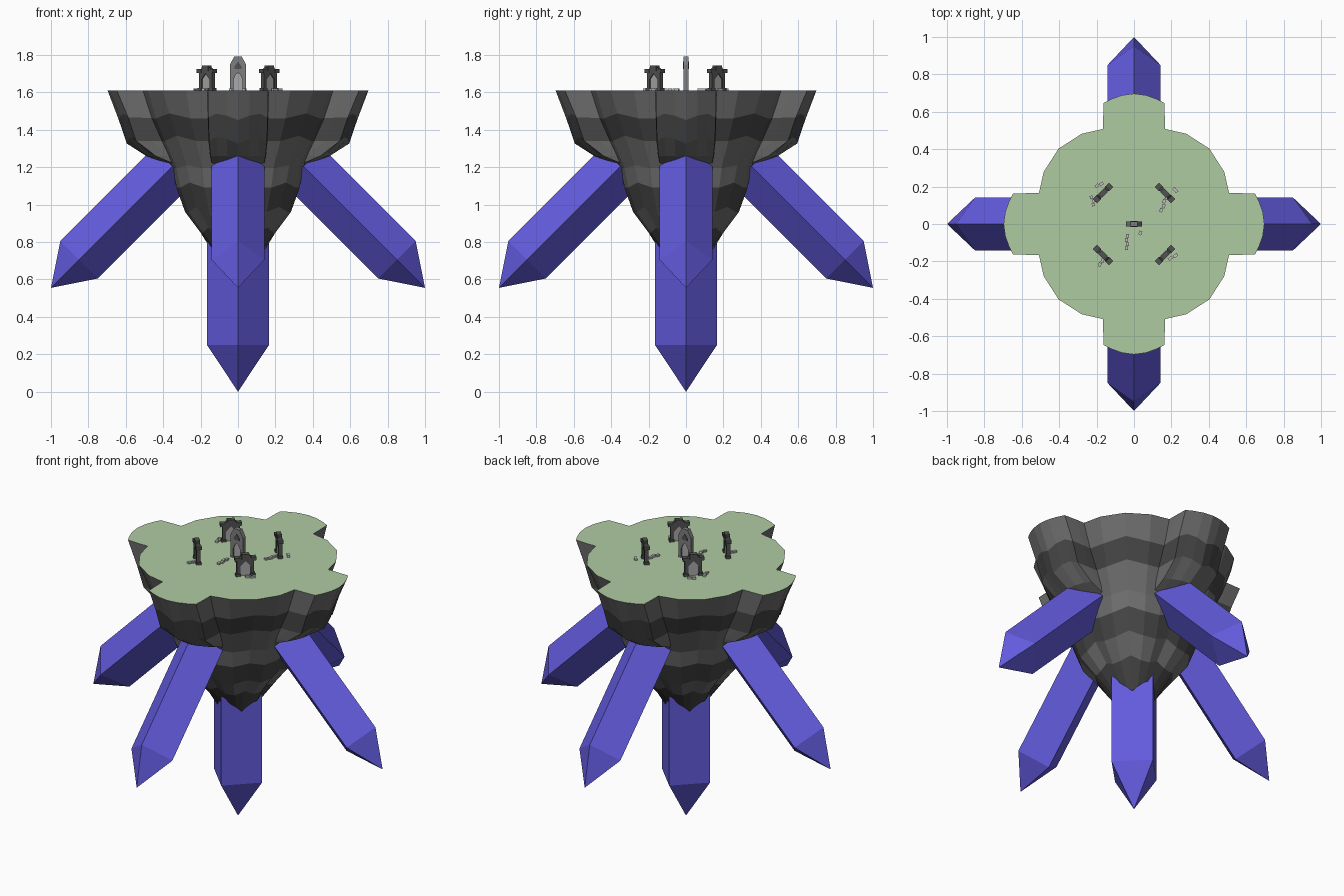
import bpy, bmesh, math
from mathutils import Matrix, Vector

if "Cube" in bpy.data.objects:
    bpy.data.objects.remove(bpy.data.objects["Cube"])

TOP = 1.61

def mat(name, r, g, b):
    m = bpy.data.materials.new(name)
    m.diffuse_color = (r, g, b, 1)
    m.use_nodes = True
    m.node_tree.nodes["Principled BSDF"].inputs["Base Color"].default_value = m.diffuse_color
    return m

GRASS = mat("grass", .43, .60, .36)
LIGHT = mat("rock_light", .15, .15, .15)
DARK = mat("rock_dark", .06, .06, .06)
CRYSTAL = mat("crystal_violet", .125, .105, .73)
STONE = mat("portal_stone", .085, .085, .085)
SLAB = mat("monument_stone", .21, .21, .21)
PANEL = mat("portal_panel", .40, .40, .40)
PAVE = mat("paving", .55, .53, .55)

def finish(name, bm, mats, matrix=Matrix()):
    bmesh.ops.recalc_face_normals(bm, faces=bm.faces)
    me = bpy.data.meshes.new(name)
    bm.to_mesh(me)
    bm.free()
    for m in mats:
        me.materials.append(m)
    ob = bpy.data.objects.new(name, me)
    ob.matrix_world = matrix
    bpy.context.collection.objects.link(ob)
    return ob

def loft(name, rings, bands, mats, matrix=Matrix()):
    """Skin rings of points; bands[i] is the material of strip i, caps use the ends."""
    bm = bmesh.new()
    vs = [[bm.verts.new(p) for p in r] for r in rings]
    n = len(rings[0])
    for a, b, k in zip(vs, vs[1:], bands):
        for i in range(n):
            j = (i + 1) % n
            bm.faces.new((a[i], a[j], b[j], b[i])).material_index = k
    bm.faces.new(vs[0]).material_index = 0
    bm.faces.new(vs[-1]).material_index = bands[-1]
    return finish(name, bm, mats, matrix)

def prism(name, pts, depth, m, matrix=Matrix()):
    """Extrude an x-z outline evenly about y = 0."""
    bm = bmesh.new()
    f = bm.faces.new([bm.verts.new((x, -depth / 2, z)) for x, z in pts])
    ext = bmesh.ops.extrude_face_region(bm, geom=[f])
    bmesh.ops.translate(bm, vec=(0, depth, 0),
                        verts=[v for v in ext["geom"] if isinstance(v, bmesh.types.BMVert)])
    return finish(name, bm, [m], matrix)

def box(name, x0, x1, depth, z0, z1, m, matrix=Matrix()):
    return prism(name, [(x0, z0), (x1, z0), (x1, z1), (x0, z1)], depth, m, matrix)

ROCK = [GRASS, LIGHT, DARK]

# main rock: rounded-square plan, wavy strata
N = 24
def plan(a):
    return .52 + .05 * (1 - math.cos(4 * a)) / 2
profile = [(TOP, 1, 0), (1.47, .91, 1), (1.35, .81, 1), (1.20, .68, .6), (1.10, .64, 1),
           (.97, .55, 1), (.86, .39, 1), (.72, .21, .8)]
rings = []
for z, s, wave in profile:
    rings.append([])
    for i in range(N):
        a = 2 * math.pi * i / N
        r = plan(a) * s
        dz = .018 * wave * math.cos(8 * a) * (-1 if z < .8 else 1)
        rings[-1].append((r * math.cos(a), r * math.sin(a), z + dz))
loft("main_rock", rings, [1, 2, 1, 1, 2, 1, 2], ROCK)

# side lobes and the slanted crystals under them
lobe_profile = [(TOP, .697, .165, 0), (1.47, .637, .162, 1), (1.345, .595, .158, 1),
                (1.26, .49, .15, 0), (1.205, .36, .14, 0)]
lobe_rings = []
for z, R, w, wave in lobe_profile:
    half = [(.2, w), (R - .13, w), (R - .05, w * .98), (R - .028, w * .72), (R - .008, w * .38)]
    pts = [(x, -y) for x, y in half] + [(R, 0)] + [(x, y) for x, y in reversed(half)]
    lobe_rings.append([(x, y, z + wave * .018 * math.cos(abs(y) / w * math.pi * 1.6 + math.pi))
                       for x, y in pts])

def crystal(name, length, radius, tip, matrix):
    """Square crystal along local -z with its point at -(length + tip)."""
    ring = [(radius * math.cos(k * math.pi / 2), radius * math.sin(k * math.pi / 2)) for k in range(4)]
    bm = bmesh.new()
    a = [bm.verts.new((x, y, 0)) for x, y in ring]
    b = [bm.verts.new((x, y, -length)) for x, y in ring]
    t = bm.verts.new((0, 0, -length - tip))
    bm.faces.new(a)
    for i in range(4):
        j = (i + 1) % 4
        bm.faces.new((a[i], a[j], b[j], b[i]))
        bm.faces.new((b[i], b[j], t))
    finish(name, bm, [CRYSTAL], matrix)

for k in range(4):
    turn = Matrix.Rotation(k * math.pi / 2, 4, 'Z')
    loft(f"side_lobe_{k+1}", lobe_rings, [1, 2, 1, 1], ROCK, turn)
    tilt = Matrix.Translation((.35, 0, 1.205)) @ Matrix.Rotation(-math.pi / 4, 4, 'Y')
    crystal(f"slanted_crystal_{k+1}", .707, .1414, .212, turn @ tilt)

# central hanging crystal
crystal("central_crystal", .75, .166, .25, Matrix.Translation((0, 0, 1.0)))

# central monument: tall pointed arch with an inset panel
base = Matrix.Translation((0, 0, TOP))
prism("monument_arch", [(-.042, 0), (-.024, 0), (-.024, .06), (-.012, .085), (0, .095), (.012, .085),
      (.024, .06), (.024, 0), (.042, 0), (.042, .14), (.02, .183), (-.02, .183), (-.042, .14)],
      .026, SLAB, base)
prism("monument_panel", [(-.025, 0), (.025, 0), (.025, .06), (.012, .088), (0, .098), (-.012, .088),
      (-.025, .06)], .009, PANEL, base)
prism("monument_trim", [(-.018, .115), (.018, .115), (.018, .13), (0, .155), (-.018, .13)], .03, STONE, base)

# four small portals facing the centre
for k in range(4):
    a = math.pi / 4 + k * math.pi / 2
    m = (Matrix.Translation((.235 * math.cos(a), .235 * math.sin(a), TOP))
         @ Matrix.Rotation(a + math.pi / 2, 4, 'Z'))
    n = f"portal_{k+1}"
    prism(n + "_arch", [(-.05, 0), (-.03, 0), (-.03, .06), (0, .092), (.03, .06), (.03, 0), (.05, 0),
          (.05, .1), (.028, .122), (-.028, .122), (-.05, .1)], .022, STONE, m)
    prism(n + "_panel", [(-.031, 0), (.031, 0), (.031, .06), (0, .093), (-.031, .06)], .009, PANEL, m)
    box(n + "_keystone", -.022, .022, .028, .105, .135, STONE, m)
    for s, side in ((-1, "left"), (1, "right")):
        x0, x1 = sorted((s * .028, s * .056))
        box(f"{n}_{side}_foot", x0, x1, .03, 0, .014, STONE, m)
        box(f"{n}_{side}_capital", min(s * .03, s * .062), max(s * .03, s * .062), .032, .095, .115, STONE, m)

# broken paving stones: x, y, length, angle in degrees, count
paths = [(-.22, .125, .06, 105, 3), (.16, .11, .10, 72, 4), (-.037, -.095, .09, 90, 4),
         (.037, -.048, .025, 70, 1), (.21, -.175, .06, 40, 2), (-.175, -.205, .05, 70, 2),
         (-.185, .21, .05, 35, 2), (.222, .185, .035, 130, 1)]
for i, (x, y, length, deg, count) in enumerate(paths):
    m = Matrix.Translation((x, y, TOP)) @ Matrix.Rotation(math.radians(deg), 4, 'Z')
    step = length / count
    for j in range(count):
        x0 = -length / 2 + j * step
        shift = Matrix.Translation((0, .003 * (-1) ** j, 0))
        box(f"paving_{i+1}_{j+1}", x0, x0 + step * .88, .016, 0, .011, PAVE, m @ shift)
